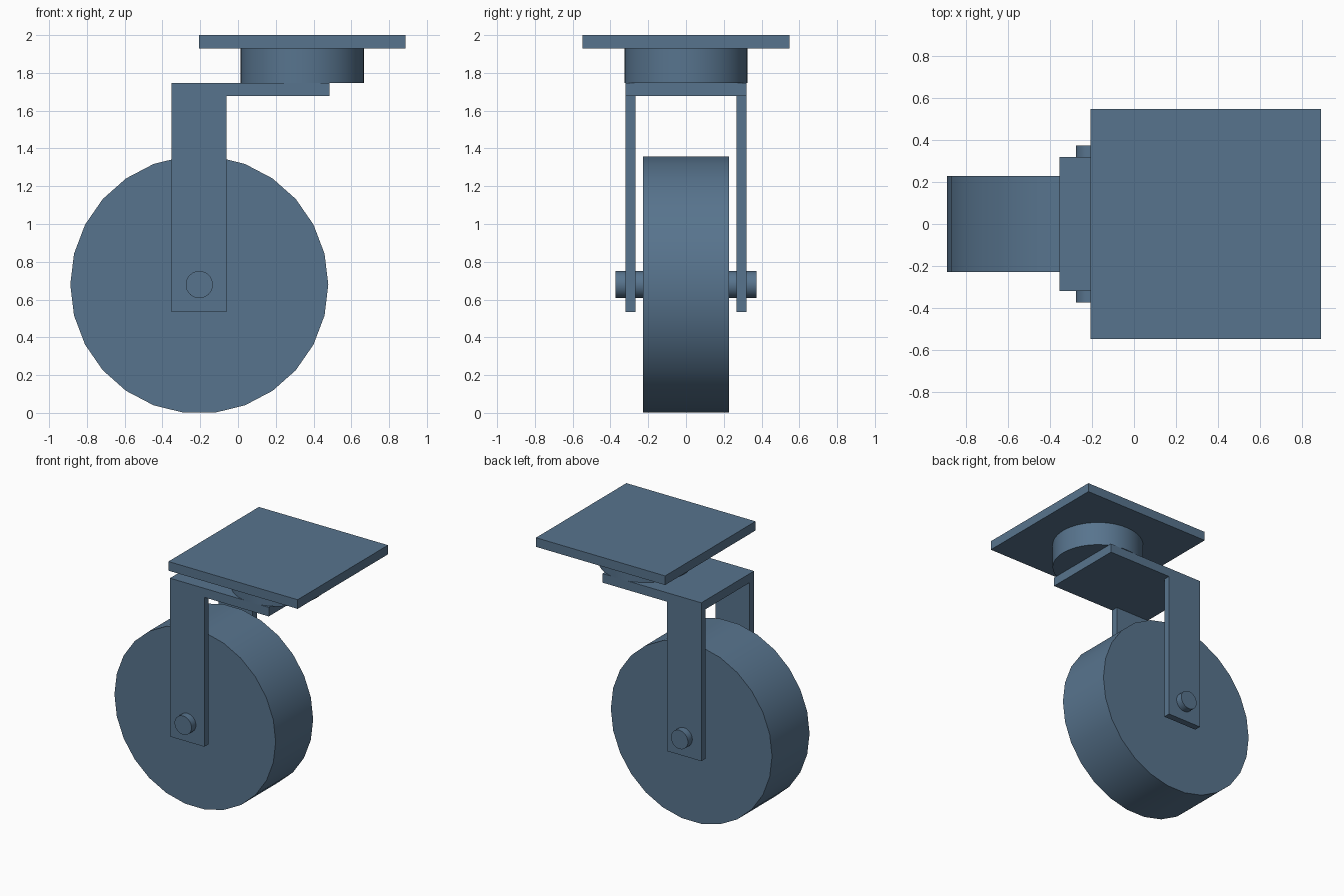
import bpy
import bmesh
from math import pi, radians

if "Cube" in bpy.data.objects:
    bpy.data.objects.remove(bpy.data.objects["Cube"])

AXLE_X, AXLE_Z = -0.205, 0.679
SWIVEL_X = 0.34

# Dark slate blue for every part
slate = bpy.data.materials.new("slate_blue")
slate.diffuse_color = (0.097, 0.175, 0.27, 1)
slate.use_nodes = True
slate.node_tree.nodes["Principled BSDF"].inputs["Base Color"].default_value = slate.diffuse_color


def box(name, x, y, z):
    """Box from (min, max) ranges."""
    me = bpy.data.meshes.new(name)
    bm = bmesh.new()
    bmesh.ops.create_cube(bm, size=1)
    for v in bm.verts:
        v.co = [r[0] if c < 0 else r[1] for c, r in zip(v.co, (x, y, z))]
    bm.to_mesh(me)
    bm.free()
    me.materials.append(slate)
    ob = bpy.data.objects.new(name, me)
    bpy.context.collection.objects.link(ob)
    return ob


def cylinder(name, sides, radius, depth, location, rotation=(0, 0, 0)):
    bpy.ops.mesh.primitive_cylinder_add(vertices=sides, radius=radius, depth=depth,
                                        location=location, rotation=rotation)
    ob = bpy.context.object
    ob.name = ob.data.name = name
    ob.data.materials.append(slate)
    bpy.ops.object.shade_smooth_by_angle(angle=radians(30))
    return ob


def extrude_profile(name, points, half_width):
    """Extrude an x-z outline along y."""
    me = bpy.data.meshes.new(name)
    bm = bmesh.new()
    face = bm.faces.new([bm.verts.new((x, -half_width, z)) for x, z in points])
    new = bmesh.ops.extrude_face_region(bm, geom=[face])["geom"]
    bmesh.ops.translate(bm, vec=(0, 2 * half_width, 0),
                        verts=[g for g in new if isinstance(g, bmesh.types.BMVert)])
    bmesh.ops.recalc_face_normals(bm, faces=bm.faces)
    bm.to_mesh(me)
    bm.free()
    me.materials.append(slate)
    ob = bpy.data.objects.new(name, me)
    bpy.context.collection.objects.link(ob)
    return ob


# Wheel: 26 sides, flat at the bottom, corners pointing along x
cylinder("wheel", 26, 0.683, 0.454, (AXLE_X, 0, AXLE_Z), (pi / 2, pi / 2, 0))

# Axle through wheel and fork
cylinder("axle", 26, 0.072, 0.744, (AXLE_X, 0, AXLE_Z), (pi / 2, 0, 0))

# Fork: L-shaped side outline, hollowed between the two legs
fork = extrude_profile("fork", [(-0.353, 0.533), (-0.062, 0.533), (-0.062, 1.677),
                                (0.484, 1.677), (0.484, 1.746), (-0.353, 1.746)], 0.319)
cutter = box("fork_cutter", (-0.6, 0.7), (-0.267, 0.267), (0.3, 1.677))
cutter.hide_render = True
cut = fork.modifiers.new("hollow", "BOOLEAN")
cut.operation = "DIFFERENCE"
cut.object = cutter
bpy.context.view_layer.objects.active = fork
bpy.ops.object.modifier_apply(modifier=cut.name)
bpy.data.objects.remove(cutter)

# Swivel drum and mounting plate
cylinder("swivel", 48, 0.326, 0.185, (SWIVEL_X, 0, 1.838))
box("mounting_plate", (-0.206, 0.888), (-0.547, 0.547), (1.93, 2.0))
